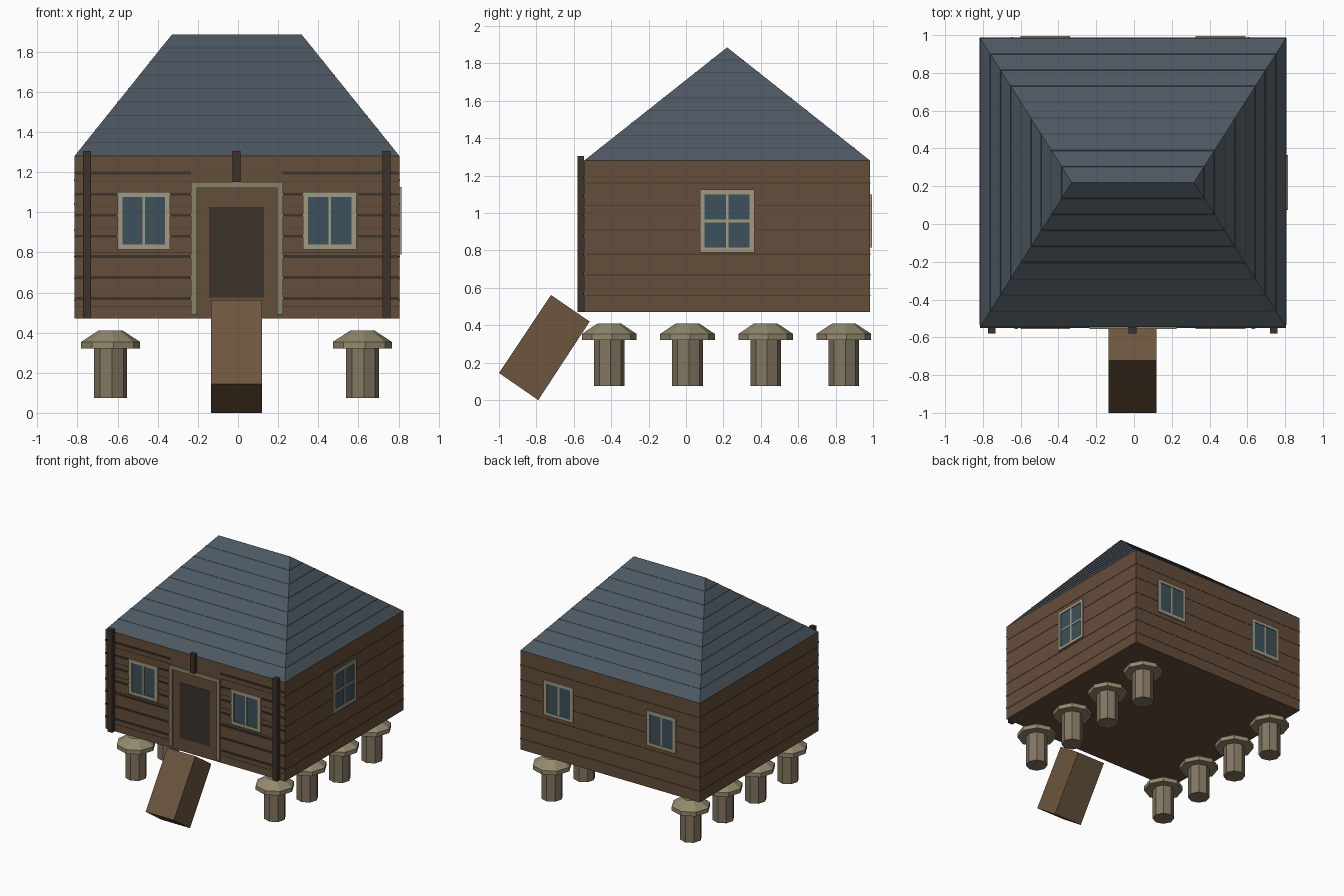
import bpy, bmesh, math

if "Cube" in bpy.data.objects:
    bpy.data.objects.remove(bpy.data.objects["Cube"])

X0, X1, Y0, Y1 = -0.815, 0.805, -0.545, 0.985
Z0, Z1, ZR = 0.47, 1.28, 1.885


def mat(name, rgb):
    m = bpy.data.materials.new(name)
    m.diffuse_color = tuple((c / 255) ** 2.2 for c in rgb) + (1,)
    m.use_nodes = True
    m.node_tree.nodes["Principled BSDF"].inputs["Base Color"].default_value = m.diffuse_color
    return m


WALL = mat("wall_wood", (100, 78, 60))
RAMP = mat("ramp_wood", (108, 86, 64))
DARK = mat("dark_wood", (62, 54, 47))
SEAM = mat("plank_seam", (78, 60, 48))
ROOF = mat("slate", (78, 88, 97))
COURSE = mat("slate_line", (64, 73, 82))
TRIM = mat("trim", (160, 152, 128))
DOORTRIM = mat("door_trim", (138, 128, 102))
GLASS = mat("glass", (62, 82, 92))
STONE = mat("stone", (128, 117, 96))
CAP = mat("stone_cap", (146, 136, 110))


def finish(name, bm, material):
    bmesh.ops.recalc_face_normals(bm, faces=bm.faces)
    me = bpy.data.meshes.new(name)
    bm.to_mesh(me)
    bm.free()
    me.materials.append(material)
    ob = bpy.data.objects.new(name, me)
    bpy.context.collection.objects.link(ob)
    return ob


def loft(name, rings, material):
    """Join matching rings of points and close both ends."""
    bm = bmesh.new()
    vs = [[bm.verts.new(p) for p in r] for r in rings]
    n = len(vs[0])
    for a, b in zip(vs, vs[1:]):
        for i in range(n):
            bm.faces.new((a[i], a[(i + 1) % n], b[(i + 1) % n], b[i]))
    bm.faces.new(vs[0])
    bm.faces.new(vs[-1])
    return finish(name, bm, material)


def rect(x0, x1, y0, y1, z):
    return [(x0, y0, z), (x1, y0, z), (x1, y1, z), (x0, y1, z)]


def box(name, x, y, z, material):
    return loft(name, [rect(*x, *y, z[0]), rect(*x, *y, z[1])], material)


# House body
box("house_body", (X0, X1), (Y0, Y1), (Z0, Z1), WALL)


# Hipped roof with slate courses
def roof_ring(t, out=0.0):
    yr = 0.22
    return rect(X0 + t * (-0.33 - X0) - out, X1 + t * (0.318 - X1) + out,
                Y0 + t * (yr - 0.001 - Y0) - out, Y1 + t * (yr + 0.001 - Y1) + out,
                Z1 + t * (ZR - Z1))


loft("roof", [roof_ring(0), roof_ring(1)], ROOF)
for i in range(1, 9):
    t = i / 9
    loft("slate_course", [roof_ring(t - 0.004, 0.002), roof_ring(t + 0.004, 0.002)], COURSE)

# Plank seams round the side and back walls
for z in (0.56, 0.67, 0.78, 0.91, 1.04, 1.16):
    box("plank_seam", (X0 - 0.002, X1 + 0.002), (Y0 + 0.01, Y1 + 0.002), (z - 0.003, z + 0.003), SEAM)

# Dark battens and fine seams on the front, broken by the doorway and windows
for zs, h, d, m in (((0.57, 0.675, 0.78, 0.88, 0.985, 1.09, 1.195), 0.007, 0.006, DARK),
                    ((0.53, 0.80, 0.92, 1.03, 1.155), 0.002, 0.002, SEAM)):
    for z in zs:
        spans = [(X0, -0.235), (0.225, X1)]
        if 0.81 < z < 1.1:
            spans = [(X0, -0.60), (-0.34, -0.235), (0.225, 0.325), (0.59, X1)]
        for s in spans:
            box("front_batten", s, (Y0 - d, Y0 + 0.005), (z - h, z + h), m)

# Front posts
for x, z in ((-0.752, Z0), (-0.008, 1.15), (0.74, Z0)):
    box("front_post", (x - 0.02, x + 0.02), (Y0 - 0.035, Y0), (z, 1.305), DARK)

# Door and its surround
box("door", (-0.145, 0.13), (Y0 - 0.004, Y0), (0.575, 1.025), DARK)
for x, z in (((-0.235, -0.205), (0.49, 1.15)), ((0.195, 0.225), (0.49, 1.15)),
             ((-0.205, 0.195), (1.12, 1.15))):
    box("door_frame", x, (Y0 - 0.012, Y0), z, DOORTRIM)


def window(wall, a0, a1, z0, z1, cross=False):
    """Framed window on the front, back or right wall; a runs along the wall."""
    def part(name, a, z, d, m):
        if wall == "right":
            box(name, (X1, X1 + d), a, z, m)
        elif wall == "back":
            box(name, a, (Y1, Y1 + d), z, m)
        else:
            box(name, a, (Y0 - d, Y0), z, m)
    f, mid, zm = 0.025, (a0 + a1) / 2, (z0 + z1) / 2
    part("window_glass", (a0 + f, a1 - f), (z0 + f, z1 - f), 0.003, GLASS)
    for a in ((a0, a0 + f), (a1 - f, a1)):
        part("window_frame", a, (z0, z1), 0.01, TRIM)
    for z in ((z0, z0 + f), (z1 - f, z1)):
        part("window_frame", (a0 + f, a1 - f), z, 0.01, TRIM)
    part("window_bar", (mid - 0.007, mid + 0.007), (z0 + f, z1 - f), 0.007, TRIM)
    if cross:
        part("window_bar", (a0 + f, a1 - f), (zm - 0.007, zm + 0.007), 0.006, TRIM)


for w in ("front", "back"):
    window(w, -0.60, -0.34, 0.815, 1.10)
    window(w, 0.325, 0.59, 0.815, 1.10)
window("right", 0.075, 0.365, 0.79, 1.125, True)


# Staddle stones under the floor
def octagon(x, y, r, z):
    return [(x + r * math.cos((k + 0.5) * math.pi / 4 - 0.3),
             y + r * math.sin((k + 0.5) * math.pi / 4 - 0.3), z) for k in range(8)]


for x in (-0.635, 0.62):
    for j in range(4):
        y = -0.41 + 0.418 * j
        loft("staddle_post", [octagon(x, y, 0.082, 0.075), octagon(x, y, 0.082, 0.33)], STONE)
        loft("staddle_cap", [octagon(x, y, 0.147, 0.32), octagon(x, y, 0.147, 0.354),
                             octagon(x, y, 0.062, 0.41)], CAP)

# Tilted entrance block
side = [(-1.0, 0.145), (-0.79, 0.0), (-0.515, 0.42), (-0.722, 0.562)]
loft("entrance_ramp", [[(x, y, z) for y, z in side] for x in (-0.135, 0.12)], RAMP)
